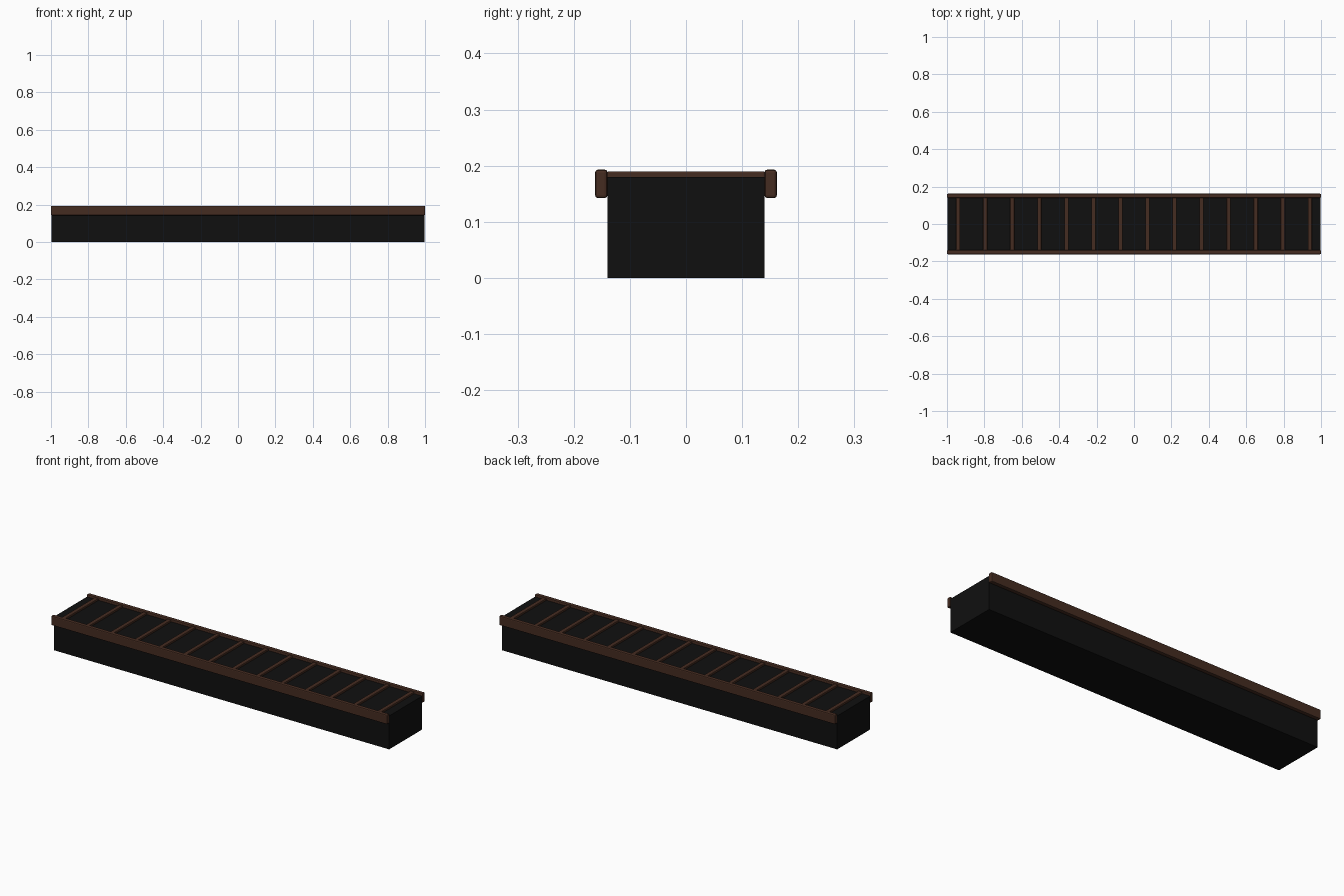
import bpy

if "Cube" in bpy.data.objects:
    bpy.data.objects.remove(bpy.data.objects["Cube"])


def material(name, rgb):
    m = bpy.data.materials.new(name)
    m.diffuse_color = (*rgb, 1.0)
    m.use_nodes = True
    m.node_tree.nodes["Principled BSDF"].inputs["Base Color"].default_value = m.diffuse_color
    return m


BLACK = material("matte black", (0.005, 0.005, 0.005))
BROWN = material("dark brown wood", (0.060, 0.025, 0.015))


def box(name, lo, hi, mat, bevel=0.0, segments=2):
    """Box between two corners, with optional rounded edges."""
    size = [b - a for a, b in zip(lo, hi)]
    bpy.ops.mesh.primitive_cube_add(size=1, location=[(a + b) / 2 for a, b in zip(lo, hi)])
    ob = bpy.context.object
    ob.name = name
    ob.scale = size
    bpy.ops.object.transform_apply(location=False, rotation=False, scale=True)
    ob.data.materials.append(mat)
    if bevel:
        mod = ob.modifiers.new("rounded edges", "BEVEL")
        mod.width = bevel
        mod.segments = segments
    return ob


# Long solid body
box("body", (-0.998, -0.14, 0), (0.998, 0.14, 0.18), BLACK)

# Rounded side rails along both top edges
for name, side in (("front_rail", -1), ("back_rail", 1)):
    ys = sorted((side * 0.14, side * 0.162))
    box(name, (-1, ys[0], 0.142), (1, ys[1], 0.193), BROWN, 0.005)

# Evenly spaced cross slats on the top
COUNT = 14
for i in range(COUNT):
    x = -0.94 + 1.88 * i / (COUNT - 1)
    box(f"slat_{i + 1}", (x - 0.011, -0.141, 0.172), (x + 0.011, 0.141, 0.19), BROWN, 0.003)
